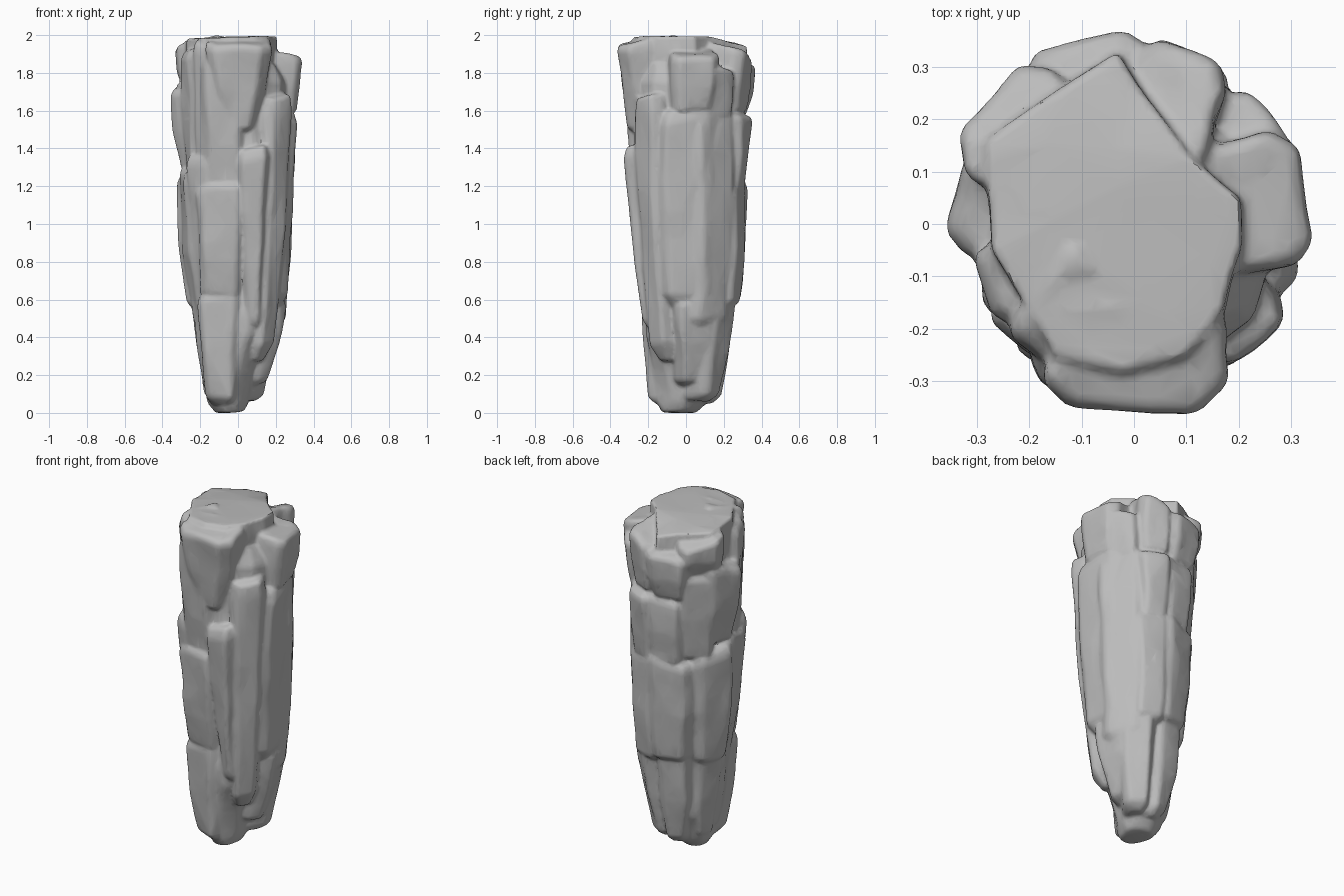
import bpy, bmesh, math, random
from mathutils import Vector, noise

random.seed(4)
if "Cube" in bpy.data.objects:
    bpy.data.objects.remove(bpy.data.objects["Cube"])

stone = bpy.data.materials.new("grey stone")
stone.use_nodes = True
GREY = (0.5, 0.5, 0.5, 1)
stone.diffuse_color = GREY
stone.node_tree.nodes["Principled BSDF"].inputs["Base Color"].default_value = GREY
parts = []


def loft(name, rings, bevel=0.012, rough=0.014):
    """Skin a stack of point rings, chip the edges and roughen the faces."""
    bm = bmesh.new()
    loops = [[bm.verts.new(p) for p in ring] for ring in rings]
    count = len(loops[0])
    for low, high in zip(loops, loops[1:]):
        for i in range(count):
            j = (i + 1) % count
            bm.faces.new((low[i], low[j], high[j], high[i]))
    bm.faces.new(loops[0][::-1])
    bm.faces.new(loops[-1])
    bmesh.ops.recalc_face_normals(bm, faces=bm.faces)
    bmesh.ops.bevel(bm, geom=bm.edges[:], offset=bevel, segments=1,
                    affect="EDGES", clamp_overlap=True)
    bmesh.ops.triangulate(bm, faces=bm.faces[:])
    long_edges = [e for e in bm.edges if e.calc_length() > 0.1]
    bmesh.ops.subdivide_edges(bm, edges=long_edges, cuts=2)
    bmesh.ops.triangulate(bm, faces=bm.faces[:])
    for v in bm.verts:
        # Wear is stretched along the height, as in split rock
        v.co += noise.noise_vector(Vector((v.co.x * 9, v.co.y * 9, v.co.z * 4))) * rough
        v.co.z = min(max(v.co.z, 0), 2)
    mesh = bpy.data.meshes.new(name)
    bm.to_mesh(mesh)
    bm.free()
    mesh.materials.append(stone)
    obj = bpy.data.objects.new(name, mesh)
    bpy.context.collection.objects.link(obj)
    parts.append(obj)


def slab(name, angle, shift, top_r, low_r, top_w, low_w, z0, z1):
    """Upright plate of rock facing outward at an angle, split off at both ends."""
    out = Vector((math.cos(math.radians(angle)), math.sin(math.radians(angle)), 0))
    side = Vector((-out.y, out.x, 0))
    h = z1 - z0
    skew = random.uniform(-0.03, 0.03)
    # height fraction, width scale, distance drawn in from the face
    steps = ((0, 0.6, 0.06), (0.07, 0.9, 0.008), (0.5, 1, -0.006),
             (0.94, 1, 0), (1, 0.9, 0.02))
    rings = []
    for f, scale, inset in steps:
        r = low_r + (top_r - low_r) * f - inset
        w = (low_w + (top_w - low_w) * f) * scale / 2
        back = max(r - 0.2, 0.02)
        ring = []
        for u, d in ((-0.9, back), (-1, r - 0.055), (-0.7, r - 0.008),
                     (0.65, r), (1, r - 0.06), (0.9, back)):
            tilt = skew * u if f > 0.9 else 0
            p = out * (d + random.uniform(-0.008, 0.008)) + side * (shift + u * w)
            p.z = z0 + h * f + tilt + (r - d) * (0.2 if f == 1 else 0)
            ring.append(p)
        rings.append(ring)
    loft(name, rings)


# Tapering core: height, centre x, centre y, half width, half depth
core = []
for z, cx, cy, rx, ry in ((0.0, -0.04, -0.03, 0.07, 0.09), (0.06, -0.05, -0.01, 0.11, 0.14),
                          (0.22, -0.04, 0.01, 0.14, 0.19), (0.42, -0.01, 0, 0.19, 0.21),
                          (0.65, 0, 0.02, 0.23, 0.235), (1, 0, 0.01, 0.26, 0.265),
                          (1.4, 0, 0, 0.27, 0.28), (1.75, 0, 0, 0.275, 0.29),
                          (1.86, -0.02, 0, 0.25, 0.27)):
    ring = []
    for i in range(10):
        a = math.tau * i / 10
        k = random.uniform(0.95, 1.04)
        ring.append(Vector((cx + math.cos(a) * rx * k, cy + math.sin(a) * ry * k, z)))
    core.append(ring)
loft("core_column", core, rough=0.02)

# Flat crown with an irregular outline
crown_outline = ((-0.285, 0.16), (-0.27, -0.05), (-0.21, -0.14), (-0.15, -0.25), (-0.02, -0.28),
                 (0.1, -0.25), (0.17, -0.16), (0.205, -0.04), (0.205, 0.05), (0.1, 0.13),
                 (-0.035, 0.325))
crown = []
for z, s in ((1.7, 0.95), (1.9, 1.01), (1.99, 1)):
    crown.append([Vector((x * s, y * s, z - max(y - 0.1, 0) * 0.2 + x * 0.03))
                  for x, y in crown_outline])
loft("flat_crown", crown, bevel=0.006, rough=0.008)

# Each plate: name, angle, shift, top and low reach, top and low width, bottom, top
front = (
    ("front_brow", 270, 0.005, 0.365, 0.315, 0.37, 0.2, 1.48, 1.95),
    ("front_upper_plate", 267, -0.06, 0.32, 0.29, 0.26, 0.24, 1.16, 1.88),
    ("front_spike", 272, 0.07, 0.335, 0.23, 0.18, 0.08, 0.42, 1.4),
    ("front_middle_plate", 266, -0.07, 0.305, 0.245, 0.28, 0.25, 0.58, 1.22),
    ("front_foot", 266, -0.08, 0.245, 0.2, 0.24, 0.19, 0.04, 0.64),
    ("front_corner_shard", 232, 0, 0.32, 0.29, 0.16, 0.16, 1.2, 1.95),
    ("front_side_shard", 226, 0, 0.325, 0.25, 0.22, 0.17, 0.5, 1.36),
)
left = (
    ("left_shoulder", 10, 0, 0.345, 0.315, 0.27, 0.27, 1.58, 1.89),
    ("left_shoulder_shard", 40, 0, 0.335, 0.305, 0.2, 0.2, 1.54, 1.82),
    ("left_corner_plate", 316, 0, 0.35, 0.235, 0.2, 0.15, 0.27, 1.67),
    ("left_main_plate", 6, -0.01, 0.3, 0.265, 0.36, 0.32, 0.55, 1.62),
    ("left_wide_plate", 36, 0, 0.31, 0.27, 0.28, 0.27, 0.42, 1.6),
    ("left_foot", 16, 0, 0.255, 0.15, 0.26, 0.18, 0.14, 0.6),
    ("left_rear_foot", 56, 0, 0.27, 0.19, 0.22, 0.16, 0.06, 0.6),
)
back = (
    ("back_crest", 74, 0, 0.355, 0.315, 0.2, 0.2, 1.57, 1.9),
    ("back_shoulder", 108, 0, 0.375, 0.33, 0.24, 0.24, 1.56, 1.84),
    ("back_inner_shard", 72, 0, 0.35, 0.32, 0.2, 0.18, 1.16, 1.57),
    ("back_inner_plate", 70, 0, 0.325, 0.295, 0.22, 0.2, 0.54, 1.21),
    ("back_upper_plate", 102, 0, 0.335, 0.315, 0.24, 0.24, 1.16, 1.57),
    ("back_middle_plate", 106, 0, 0.325, 0.29, 0.28, 0.25, 0.56, 1.2),
    ("back_foot", 108, 0, 0.255, 0.2, 0.22, 0.14, 0.05, 0.62),
)
right = (
    ("right_rear_shoulder", 140, 0, 0.37, 0.335, 0.27, 0.25, 1.7, 1.92),
    ("right_upper_plate", 166, 0, 0.35, 0.305, 0.27, 0.24, 1.25, 1.74),
    ("right_rear_plate", 138, 0, 0.335, 0.305, 0.22, 0.22, 1.18, 1.72),
    ("right_middle_plate", 160, 0, 0.325, 0.265, 0.27, 0.23, 0.53, 1.24),
    ("right_front_plate", 196, 0, 0.325, 0.235, 0.22, 0.19, 0.42, 1.28),
    ("right_front_shard", 204, 0, 0.31, 0.295, 0.18, 0.18, 1.22, 1.92),
    ("right_foot", 162, 0, 0.245, 0.185, 0.2, 0.14, 0.06, 0.6),
    ("right_front_foot", 204, 0, 0.24, 0.19, 0.2, 0.16, 0.09, 0.6),
)
for side_plates in (front, left, back, right):
    for plate in side_plates:
        slab(*plate)

# Fuse the plates into one weathered rock
bpy.ops.object.select_all(action="DESELECT")
for part in parts:
    part.select_set(True)
rock = parts[0]
bpy.context.view_layer.objects.active = rock
bpy.ops.object.join()
rock.name = rock.data.name = "rock_pillar"
fuse = rock.modifiers.new("fuse", "REMESH")
fuse.mode = "VOXEL"
fuse.voxel_size = 0.011
wear = rock.modifiers.new("wear", "SMOOTH")
wear.iterations = 1
simplify = rock.modifiers.new("simplify", "DECIMATE")
simplify.ratio = 0.2
for modifier in (fuse, wear, simplify):
    bpy.ops.object.modifier_apply(modifier=modifier.name)
bpy.ops.object.shade_smooth_by_angle(angle=math.radians(45))
